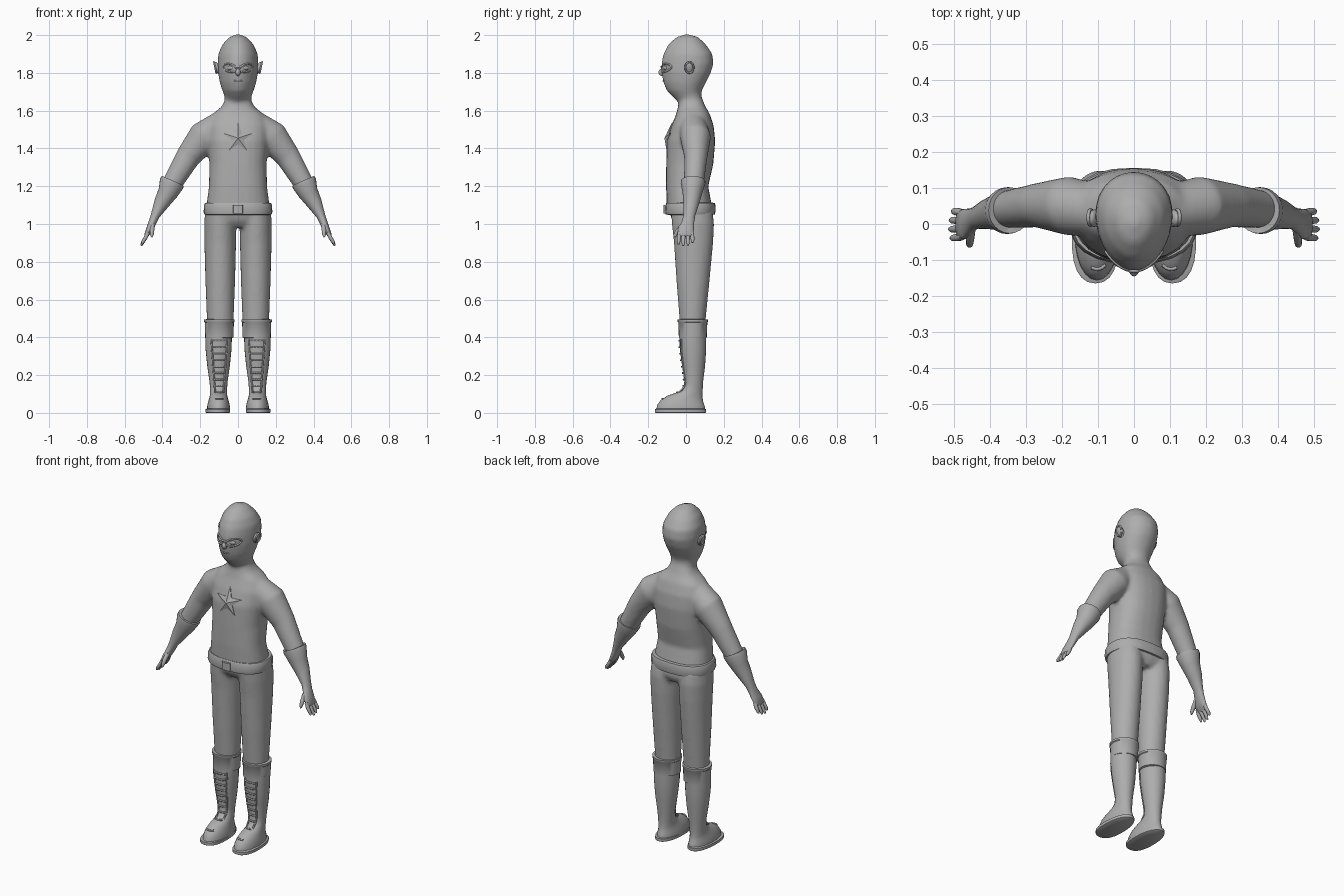
import bpy, bmesh, math
from mathutils import Vector
from mathutils.bvhtree import BVHTree

if "Cube" in bpy.data.objects:
    bpy.data.objects.remove(bpy.data.objects["Cube"])

GREY = (0.42, 0.42, 0.42, 1)
grey = bpy.data.materials.new("plain grey")
grey.use_nodes = True
grey.diffuse_color = GREY
grey.node_tree.nodes["Principled BSDF"].inputs["Base Color"].default_value = GREY


def finish(obj, angle=40):
    obj.data.materials.clear()
    obj.data.materials.append(grey)
    bpy.ops.object.select_all(action="DESELECT")
    obj.select_set(True)
    bpy.context.view_layer.objects.active = obj
    bpy.ops.object.shade_smooth_by_angle(angle=math.radians(angle))
    return obj


def add_mesh(name, bm):
    bmesh.ops.recalc_face_normals(bm, faces=bm.faces)
    mesh = bpy.data.meshes.new(name)
    bm.to_mesh(mesh)
    bm.free()
    obj = bpy.data.objects.new(name, mesh)
    bpy.context.collection.objects.link(obj)
    return obj


def loft(bm, rings, side=1, sides=24, power=2.0, egg=0.0):
    """Skin rings (x, y, z, rx, ry) square to their path; egg narrows the front."""
    centres = [Vector(r[:3]) for r in rings]
    loops = []
    for i, r in enumerate(rings):
        t = centres[min(i + 1, len(rings) - 1)] - centres[max(i - 1, 0)]
        if t.length < 1e-6:
            t = centres[-1] - centres[0]
        t.y *= 0.2
        t.normalize()
        u = Vector((0, 1, 0)).cross(t).normalized()
        v = t.cross(u)
        loop = []
        for k in range(sides):
            a = math.tau * k / sides
            c, s = math.cos(a), math.sin(a)
            c = math.copysign(abs(c) ** (2 / power), c) * (1 + egg * s)
            s = math.copysign(abs(s) ** (2 / power), s)
            p = centres[i] + u * (c * r[3]) + v * (s * r[4])
            loop.append(bm.verts.new((p.x * side, p.y, p.z)))
        loops.append(loop)
    for a, b in zip(loops, loops[1:]):
        for k in range(sides):
            n = (k + 1) % sides
            bm.faces.new((a[k], a[n], b[n], b[k]))
    bm.faces.new(loops[0])
    bm.faces.new(loops[-1])


def upright(x, rows):
    return [(x, cy, z, rx, ry) for z, cy, rx, ry in rows]


def part(name, rings, angle=40, **kw):
    bm = bmesh.new()
    loft(bm, rings, **kw)
    return finish(add_mesh(name, bm), angle)


def fuse(obj, smoothing):
    """Melt overlapping volumes into one soft skin."""
    remesh = obj.modifiers.new("fuse", "REMESH")
    remesh.mode = "VOXEL"
    remesh.voxel_size = 0.011
    soft = obj.modifiers.new("soften", "SMOOTH")
    soft.iterations = smoothing
    bpy.context.view_layer.objects.active = obj
    for m in ("fuse", "soften"):
        bpy.ops.object.modifier_apply(modifier=m)
    return finish(obj, 70)


def front_finder(obj):
    bpy.context.view_layer.update()
    tree = BVHTree.FromObject(obj, bpy.context.evaluated_depsgraph_get())

    def front(x, z, lift=0.0):
        hit = tree.ray_cast(Vector((x, -1, z)), Vector((0, 1, 0)))[0]
        return Vector((x, (hit.y if hit else 0) - lift, z))
    return front


def cord(name, points, radius, closed=False):
    curve = bpy.data.curves.new(name, "CURVE")
    curve.dimensions = "3D"
    curve.bevel_depth = radius
    curve.bevel_resolution = 1
    curve.use_fill_caps = True
    spline = curve.splines.new("POLY")
    spline.points.add(len(points) - 1)
    for p, co in zip(spline.points, points):
        p.co = (*co, 1)
    spline.use_cyclic_u = closed
    curve.materials.append(grey)
    obj = bpy.data.objects.new(name, curve)
    bpy.context.collection.objects.link(obj)
    return obj


def ball(name, loc, scale, rot=(0, 0, 0)):
    bpy.ops.mesh.primitive_uv_sphere_add(segments=20, ring_count=12, radius=1, location=loc, rotation=rot)
    obj = bpy.context.object
    obj.name, obj.scale = name, scale
    return finish(obj, 60)


# Body: head, neck, torso and arms melted together
bm = bmesh.new()
loft(bm, upright(0, [
    (2.003, 0, .012, .015), (1.988, .005, .048, .06), (1.95, .005, .082, .1), (1.9, .01, .104, .13),
    (1.85, .008, .107, .138), (1.8, 0, .105, .13), (1.75, -.008, .096, .113), (1.71, -.008, .084, .095),
    (1.685, .003, .074, .078), (1.65, .023, .068, .064), (1.6, .03, .07, .07)][::-1]), egg=.14)
loft(bm, upright(0, [
    (1.66, .025, .066, .062), (1.62, .03, .088, .073), (1.58, .037, .138, .09), (1.52, .035, .165, .112),
    (1.44, .027, .162, .128), (1.32, .02, .152, .125), (1.2, .006, .154, .112),
    (1.1, .017, .167, .119), (1.06, .02, .168, .119)][::-1]), power=2.4)
for side in (1, -1):
    loft(bm, [(.09, .035, 1.53, .07, .07), (.18, .05, 1.462, .086, .082), (.265, .052, 1.355, .066, .062),
              (.345, .042, 1.22, .054, .053), (.38, .035, 1.16, .045, .045)], side=side)
body = fuse(add_mesh("body", bm), 5)

# Trousers
bm = bmesh.new()
loft(bm, upright(0, [(.985, .04, .1, .085), (1.02, .035, .165, .108), (1.09, .022, .17, .118)]), power=2.4)
for side in (1, -1):
    loft(bm, upright(.094, [(.44, .035, .068, .066), (.5, .035, .071, .07), (.7, .037, .079, .088),
                            (.9, .04, .084, .104), (1.0, .037, .085, .112), (1.07, .03, .08, .11)]), side=side)
trousers = fuse(add_mesh("trousers", bm), 4)

# Belt and buckle
part("belt", upright(0, [(1.048, .022, .165, .11), (1.05, .022, .178, .13), (1.062, .022, .182, .133),
                         (1.1, .024, .18, .132), (1.112, .024, .175, .128), (1.113, .024, .16, .11)]), power=2.5)
part("buckle", upright(0, [(1.055, -.107, .026, .012), (1.1, -.107, .026, .012)]), power=5)

for side, tag in ((1, "left"), (-1, "right")):
    # Glove: flared cuff, forearm, palm
    part(tag + "_glove", [
        (.348, .038, 1.222, .045, .045), (.345, .038, 1.228, .064, .064), (.352, .037, 1.213, .066, .065),
        (.372, .034, 1.165, .053, .052), (.405, .028, 1.11, .041, .042), (.438, .018, 1.045, .024, .031),
        (.452, .01, 1.01, .021, .033), (.468, 0, .975, .017, .042), (.485, -.002, .94, .012, .04),
        (.488, -.002, .934, .006, .034)], side=side)
    for i in range(4):
        y = -.034 + i * .0215
        reach = (.048, .057, .053, .04)[i]
        part(f"{tag}_finger_{i + 1}", [
            (.476, y, .955, .01, .011), (.488, y * 1.1, .93, .01, .011),
            (.486 + reach * .35, y * 1.15, .94 - reach * .7, .009, .009),
            (.486 + reach * .46, y * 1.15, .941 - reach, .004, .005)], 60, side=side, sides=10)
    part(tag + "_thumb", [(.452, -.012, 1.0, .013, .016), (.455, -.04, .968, .012, .014),
                          (.456, -.055, .945, .01, .011), (.457, -.06, .93, .004, .005)], 60, side=side, sides=10)

    # Boot: folded cuff, shaft, foot, sole
    cx = .099 * side
    part(tag + "_boot_cuff", upright(cx, [(.396, .036, .066, .066), (.4, .036, .075, .074), (.478, .036, .077, .077),
                                          (.482, .036, .081, .08), (.494, .036, .081, .08), (.496, .036, .068, .066)]))
    boot = part(tag + "_boot", upright(cx + .004 * side, [
        (.015, -.028, .061, .129), (.035, -.026, .06, .127), (.055, -.018, .056, .116), (.075, -.002, .05, .095),
        (.092, .016, .046, .073), (.115, .035, .045, .053), (.16, .041, .047, .049), (.25, .04, .06, .061),
        (.34, .037, .069, .07), (.42, .036, .071, .071)]), 60, egg=-.06)
    part(tag + "_sole", upright(cx + .008 * side, [(0, -.029, .061, .132), (.003, -.029, .065, .136),
                                                  (.019, -.029, .065, .136), (.022, -.029, .06, .13)]),
         power=2.3, egg=-.1)

    # Tongue edges and laces following the boot front
    front = front_finder(boot)
    for edge in (-1, 1):
        cord(f"{tag}_lace_edge", [front(cx + edge * (.022 + .07 * (z - .1)), z, .001)
                                  for z in [.11 + .028 * i for i in range(11)]], .005)
    for i in range(10):
        z = .075 + i * .034
        half = .02 + .055 * max(z - .1, 0)
        cord(f"{tag}_lace_{i + 1}", [front(cx + half * f, z, .003) for f in (-1, -.5, 0, .5, 1)], .005)

# Chest star in relief
front = front_finder(body)
bm = bmesh.new()
rim, base = [], []
for i in range(10):
    r = .034 if i % 2 else .083
    x, z = r * math.sin(math.pi * i / 5), 1.455 + r * math.cos(math.pi * i / 5)
    rim.append(bm.verts.new(front(x, z, .004)))
    base.append(bm.verts.new(front(x, z, -.01)))
peak = bm.verts.new(front(0, 1.455, .018))
for i in range(10):
    j = (i + 1) % 10
    bm.faces.new((rim[i], rim[j], peak))
    bm.faces.new((rim[i], base[i], base[j], rim[j]))
bm.faces.new(base)
finish(add_mesh("chest_star", bm), 5)

# Face: mask rims, eyes, ears, nose, mouth
for side, tag in ((1, "left"), (-1, "right")):
    outline = []
    for k in range(24):
        a = math.tau * k / 24
        outline.append(front(side * (.043 + .034 * math.cos(a)), 1.826 + .021 * math.sin(a) + .006 * math.cos(a), .001))
    cord(tag + "_mask_rim", outline, .005, True)
    eye = front(.04 * side, 1.826)
    ball(tag + "_eye", eye + Vector((0, .005, 0)), (.019, .01, .011), (0, 0, .4 * side))
    ball(tag + "_ear", (.11 * side, .016, 1.826), (.014, .024, .034), (.15, .35 * side, 0))
    cord(tag + "_ear_rim", [(.121 * side + .006 * side * math.sin(a), .018 + .022 * math.cos(a), 1.828 + .029 * math.sin(a))
                            for a in [math.tau * i / 16 for i in range(16)]], .005, True)
cord("mask_bridge", [front(x, 1.832, .002) for x in (-.014, 0, .014)], .006)
ball("nose", front(0, 1.803) + Vector((0, .002, 0)), (.014, .02, .02), (-.25, 0, 0))
cord("mouth", [front(x, 1.757 + x * x * 3, .0) for x in (-.022, -.011, 0, .011, .022)], .004)
